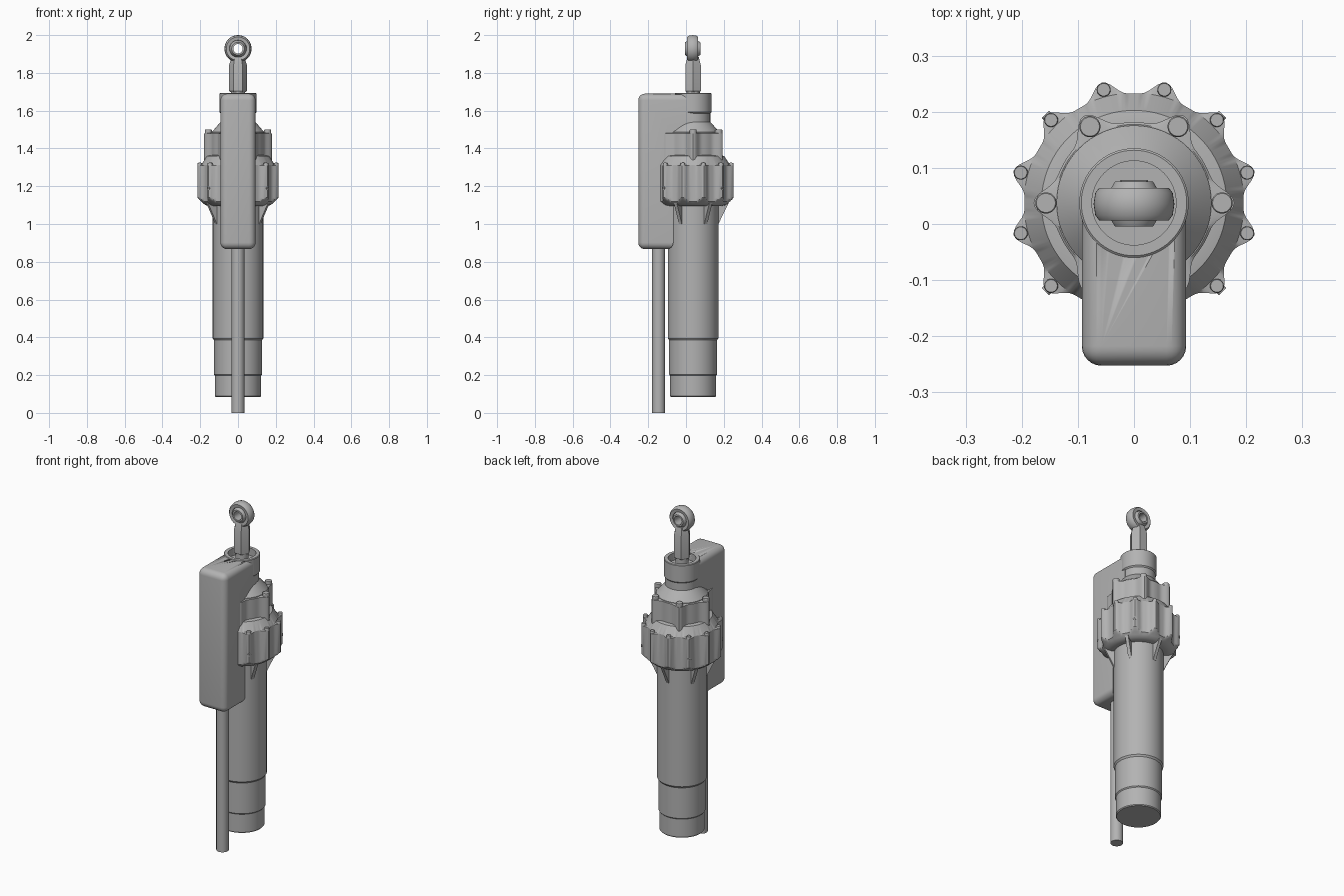
import bpy, bmesh
from math import sin, cos, pi, radians
from mathutils import Matrix, Vector

cube = bpy.data.objects.get("Cube")
if cube:
    bpy.data.objects.remove(cube, do_unlink=True)

AXIS_Y = 0.0375          # main cylinder axis
EYE_Z = 1.928            # centre of the rod end eye

grey = bpy.data.materials.new("machined_grey")
grey.use_nodes = True
colour = (0.45, 0.45, 0.45, 1)
grey.diffuse_color = colour
grey.node_tree.nodes["Principled BSDF"].inputs["Base Color"].default_value = colour


def finish(name, bm, angle=30):
    """Turn a bmesh into a smooth-shaded object."""
    bmesh.ops.recalc_face_normals(bm, faces=bm.faces)
    mesh = bpy.data.meshes.new(name)
    bm.to_mesh(mesh)
    bm.free()
    mesh.materials.append(grey)
    ob = bpy.data.objects.new(name, mesh)
    bpy.context.collection.objects.link(ob)
    bpy.ops.object.select_all(action='DESELECT')
    ob.select_set(True)
    bpy.context.view_layer.objects.active = ob
    bpy.ops.object.shade_smooth_by_angle(angle=radians(angle))
    return ob


def lathe(name, profile, seg=64, wave=None, closed=False, matrix=None):
    """Revolve (radius, height) points; wave(angle) limits the radius."""
    bm = bmesh.new()
    rings = []
    for r, z in profile:
        ring = []
        for i in range(seg):
            a = 2 * pi * i / seg
            rr = min(r, wave(a)) if wave else r
            ring.append(bm.verts.new((rr * cos(a), rr * sin(a), z)))
        rings.append(ring)
    pairs = list(zip(rings, rings[1:]))
    if closed:
        pairs.append((rings[-1], rings[0]))
    else:
        bm.faces.new(rings[0])
        bm.faces.new(rings[-1])
    for lo, hi in pairs:
        for i in range(seg):
            j = (i + 1) % seg
            bm.faces.new((lo[i], lo[j], hi[j], hi[i]))
    bm.transform(matrix or Matrix.Translation((0, AXIS_Y, 0)))
    return finish(name, bm)


def extrude_profile(name_points, half, axis_map):
    """Prism from a 2D outline, from -half to +half across it."""
    bm = bmesh.new()
    sides = [[bm.verts.new(axis_map(s * half, u, v)) for u, v in name_points] for s in (-1, 1)]
    bm.faces.new(sides[0])
    bm.faces.new(sides[1])
    n = len(name_points)
    for i in range(n):
        j = (i + 1) % n
        bm.faces.new((sides[0][i], sides[0][j], sides[1][j], sides[1][i]))
    bmesh.ops.recalc_face_normals(bm, faces=bm.faces)
    return bm


def lobes(count, base, height, power, phase=0):
    return lambda a: base + height * ((1 + cos(count * (a - phase))) / 2) ** power


def polar(radius, deg):
    a = radians(deg)
    return radius * cos(a), AXIS_Y + radius * sin(a)


# Main tube with two stepped-down sections
lathe("main_tube", [(.118, .085), (.122, .09), (.122, .197), (.127, .203),
                    (.127, .385), (.134, .395), (.134, 1.12)])

# Scalloped flange: twelve lobes trimmed by a chamfer below
flange = [(.15, 1.095)] + [(.172 + .013 * i, 1.1 + .01 * i) for i in range(5)]
flange += [(.224, 1.31), (.196, 1.313), (.165, 1.36), (.14, 1.365)]
lathe("flange", flange, 192, lobes(12, .195, .027, 2, radians(15)))

# Six-lobed upper housing
lathe("upper_housing", [(.2, 1.33), (.2, 1.48), (.14, 1.484)], 144,
      lobes(6, .144, .035, 3.5))

# Shoulder, neck and open cup
lathe("neck", [(.138, 1.47), (.138, 1.487), (.108, 1.522), (.091, 1.54), (.091, 1.585),
               (.0975, 1.592), (.0975, 1.69), (.094, 1.693), (.075, 1.693), (.075, 1.65)])

# Ribs under the flange
for k in range(6):
    turn = Matrix.Translation((0, AXIS_Y, 0)) @ Matrix.Rotation(radians(30 + 60 * k), 4, 'Z')
    rib = extrude_profile([(.12, .99), (.135, 1.0), (.153, 1.04), (.188, 1.11), (.12, 1.11)],
                          .009, lambda s, u, v: (u, s, v))
    rib.transform(turn)
    finish("flange_rib", rib)


def socket_bolt(name, x, y, z, r, h):
    """Cap screw with a hexagonal socket."""
    s = r * .5
    place = Matrix.Translation((x, y, z))
    lathe(name, [(r, -.01), (r, h * .85), (r * .9, h), (s * 1.15, h)], 18, matrix=place)
    lathe(name + "_socket", [(s * 1.15, h * 1.03), (s, h * 1.03), (s, h * .6)], 6, matrix=place)


# Bolts, left out where the drive case covers them
for k in range(12):
    x, y = polar(.209, 15 + 30 * k)
    if abs(x) > .09 or y > 0:
        socket_bolt("flange_bolt", x, y, 1.308, .0125, .016)
for k in range(6):
    x, y = polar(.157, 60 * k)
    if y > -.05:
        socket_bolt("housing_bolt", x, y, 1.48, .019, .02)

# Small side plugs on four flange lobes
for deg in (-45, 45, 135, 225):
    x, y = polar(.215, deg)
    out = Matrix.Translation((x, y, 1.19)) @ Matrix.Rotation(radians(deg), 4, 'Z') \
        @ Matrix.Rotation(pi / 2, 4, 'Y')
    lathe("side_plug", [(.009, 0), (.009, .0085), (.005, .0085), (.005, .004)], 16, matrix=out)

# Drive case: side outline reaching back to the neck, rounded on the outside
FRONT, BASE, TOP = -.2525, .867, 1.69
case = extrude_profile([(FRONT, BASE), (-.067, BASE), (-.067, 1.49), (AXIS_Y, 1.54),
                        (AXIS_Y, TOP), (FRONT, TOP)], .093, lambda s, u, v: (s, u, v))
rounded = []
for e in case.edges:
    mid = (e.verts[0].co + e.verts[1].co) / 2
    if mid.y < -.2 or mid.z < BASE + .01 or (mid.z > TOP - .01 and abs(mid.x) > .05):
        rounded.append(e)
bmesh.ops.bevel(case, geom=rounded, offset=.035, segments=6, profile=.5,
                affect='EDGES', clamp_overlap=True)
case_ob = finish("drive_case", case, 35)

# Clear the case out of the neck cup
cutter = lathe("cup_cutter", [(.075, 1.65), (.075, 1.8)])
cutter.hide_render = True
cutter.hide_viewport = True
cutter.display_type = 'WIRE'
cut = case_ob.modifiers.new("cup_recess", 'BOOLEAN')
cut.operation = 'DIFFERENCE'
cut.solver = 'EXACT'
cut.object = cutter

# Guide rod below the case
lathe("guide_rod", [(.034, 0), (.034, .9)], 32, matrix=Matrix.Translation((0, -.145, 0)))

# Rod end: thread, hexagonal shank, eye and spherical bearing
lathe("rod_thread", [(.036, 1.64), (.036, 1.72)], 32)
lathe("rod_shank", [(.043, 1.70), (.0475, 1.706), (.0475, 1.84), (.034, 1.885)], 6)
across = Matrix.Translation((0, AXIS_Y - .002, EYE_Z)) @ Matrix.Rotation(pi / 2, 4, 'X')
lathe("rod_eye", [(.045, -.026), (.062, -.029), (.069, -.02), (.072, 0),
                  (.069, .02), (.062, .029), (.045, .026)], 48, closed=True, matrix=across)
lathe("bearing_ball", [(.025, -.04), (.034, -.04), (.043, -.025), (.047, 0),
                       (.043, .025), (.034, .04), (.025, .04)], 48, closed=True, matrix=across)
